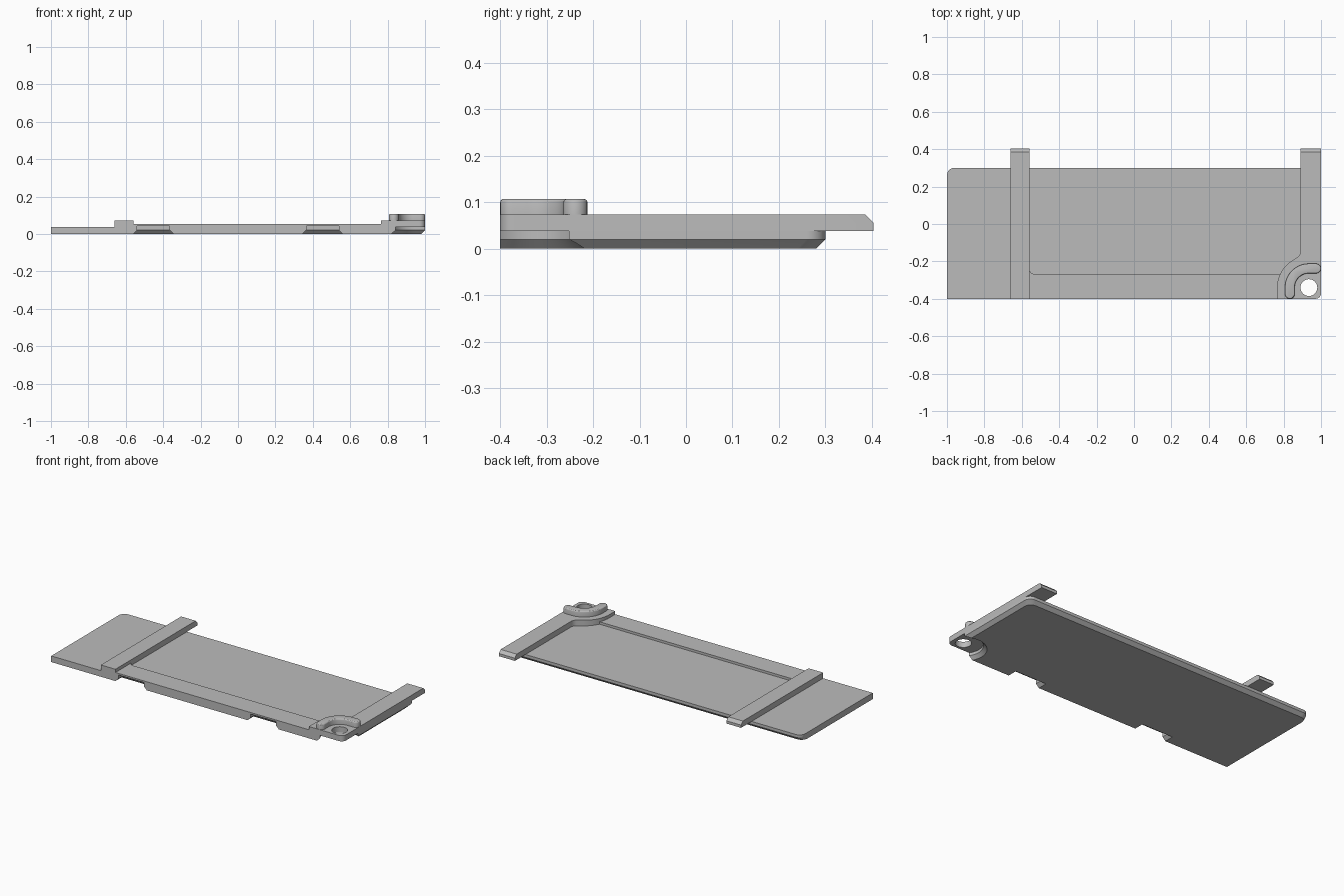
import bpy, bmesh
from math import sin, cos, radians

cube = bpy.data.objects.get("Cube")
if cube:
    bpy.data.objects.remove(cube, do_unlink=True)

grey = bpy.data.materials.new("plain_grey")
grey.use_nodes = True
COLOUR = (0.5, 0.5, 0.5, 1)
grey.diffuse_color = COLOUR
grey.node_tree.nodes["Principled BSDF"].inputs["Base Color"].default_value = COLOUR

FLOOR, STEP, DECK, TOP = 0.038, 0.053, 0.073, 0.107
CHAMFER = 0.02
FRONT, BACK, TIP = -0.4, 0.3, 0.404
PIVOT = (0.935, -0.34)


def arc(cx, cy, r, a, b, n=10):
    """Points on an arc from angle a to b in degrees."""
    angles = [radians(a + (b - a) * i / n) for i in range(n + 1)]
    return [(cx + r * cos(t), cy + r * sin(t)) for t in angles]


def loft(name, rings):
    """Closed solid through (outline, height) rings, listed bottom to top."""
    bm = bmesh.new()
    loops = [[bm.verts.new((x, y, z)) for x, y in pts] for pts, z in rings]
    bm.faces.new(loops[0][::-1])
    bm.faces.new(loops[-1])
    for low, high in zip(loops, loops[1:]):
        for i in range(len(low)):
            j = (i + 1) % len(low)
            bm.faces.new((low[i], low[j], high[j], high[i]))
    bmesh.ops.recalc_face_normals(bm, faces=bm.faces)
    mesh = bpy.data.meshes.new(name)
    bm.to_mesh(mesh)
    bm.free()
    obj = bpy.data.objects.new(name, mesh)
    bpy.context.collection.objects.link(obj)
    mesh.materials.append(grey)
    return obj


def prism(name, pts, z0, z1):
    return loft(name, [(pts, z0), (pts, z1)])


def activate(obj):
    bpy.ops.object.select_all(action='DESELECT')
    obj.select_set(True)
    bpy.context.view_layer.objects.active = obj


def cut(obj, cutter):
    mod = obj.modifiers.new("cut", 'BOOLEAN')
    mod.operation = 'DIFFERENCE'
    mod.solver = 'EXACT'
    mod.object = cutter
    activate(obj)
    bpy.ops.object.modifier_apply(modifier=mod.name)


def chamfer_tip(obj):
    """Slope the upper back edge of a rail."""
    bm = bmesh.new()
    bm.from_mesh(obj.data)
    edges = [e for e in bm.edges
             if all(v.co.y > TIP - 0.001 and v.co.z > DECK - 0.001 for v in e.verts)]
    bmesh.ops.bevel(bm, geom=edges, offset=0.018, segments=1, affect='EDGES')
    bm.to_mesh(obj.data)
    bm.free()


# Base plate, chamfered underneath along the back and the right end
outline = ([(-1, FRONT), (1, FRONT)] + arc(0.96, BACK - 0.04, 0.04, 0, 90)
           + arc(-0.96, BACK - 0.04, 0.04, 90, 180))
inset = [(x - CHAMFER if x > 0.9 else x, y - CHAMFER if y > 0 else y) for x, y in outline]
plate = loft("base_plate", [(inset, 0), (outline, CHAMFER), (outline, FLOOR)])

# Raised front strip, rounded into the left rail
strip = prism("front_strip",
              [(-0.56, FRONT), (0.8, FRONT), (0.8, -0.268)]
              + arc(-0.53, -0.238, 0.03, 270, 180), FLOOR, STEP)

# Left rail
left_rail = prism("cross_rail",
                  [(-0.66, FRONT), (-0.56, FRONT), (-0.56, TIP), (-0.66, TIP)], FLOOR, DECK)
chamfer_tip(left_rail)

# Right rail, flowing into the round corner tab
end_rail = prism("end_rail_and_tab",
                 [(0.765, FRONT)] + arc(0.97, FRONT + 0.03, 0.03, 270, 360)
                 + [(1, TIP), (0.89, TIP)] + arc(0.85, -0.145, 0.04, 0, -60)
                 + arc(*PIVOT, 0.17, 118, 180, 16), FLOOR, DECK)
chamfer_tip(end_rail)

# Curved ridge around the hole, with rounded ends
cx, cy = PIVOT
R, H = 0.102, 0.026
ridge_outline = (arc(cx, cy, R + H, 90, 180, 20)
                 + arc(cx - R, FRONT + H, H, 180, 360)
                 + arc(cx, cy, R - H, 180, 90, 20)
                 + arc(1 - H, cy + R, H, -90, 90))
ridge = prism("curved_ridge", ridge_outline, DECK, TOP)
bm = bmesh.new()
bm.from_mesh(ridge.data)
rim = [e for e in bm.edges if all(v.co.z > TOP - 0.001 for v in e.verts)]
bmesh.ops.bevel(bm, geom=rim, offset=0.008, segments=3, profile=0.5, affect='EDGES')
bm.to_mesh(ridge.data)
bm.free()

# Corner relief below the tab
wide = arc(*PIVOT, 0.15, 0, 360 * 47 / 48, 47)
mid = arc(*PIVOT, 0.13, 0, 360 * 47 / 48, 47)
small = arc(*PIVOT, 0.11, 0, 360 * 47 / 48, 47)
cutters = [loft("relief_cutter", [(wide, -CHAMFER), (mid, 0), (small, CHAMFER), (small, 0.06)])]
cut(plate, cutters[0])

# Screw hole
hole = prism("hole_cutter", arc(*PIVOT, 0.045, 0, 360 * 31 / 32, 31), 0, 0.2)
cut(end_rail, hole)
cutters.append(hole)


# Two finger notches under the front edge
def notch_ring(x0, x1, grow):
    x0, x1, y = x0 - grow, x1 + grow, FRONT + 0.04 + grow
    return [(x0, FRONT - 0.1), (x1, FRONT - 0.1), (x1, y), (x0, y)]


for x0, x1 in ((-0.54, -0.365), (0.365, 0.54)):
    notch = loft("notch_cutter", [(notch_ring(x0, x1, 2 * CHAMFER), -CHAMFER),
                                  (notch_ring(x0, x1, CHAMFER), 0),
                                  (notch_ring(x0, x1, 0), CHAMFER),
                                  (notch_ring(x0, x1, 0), 0.043)])
    cut(plate, notch)
    cut(strip, notch)
    cutters.append(notch)

for c in cutters:
    bpy.data.objects.remove(c, do_unlink=True)

for obj in (plate, strip, left_rail, end_rail, ridge):
    activate(obj)
    bpy.ops.object.shade_smooth_by_angle(angle=radians(25))
